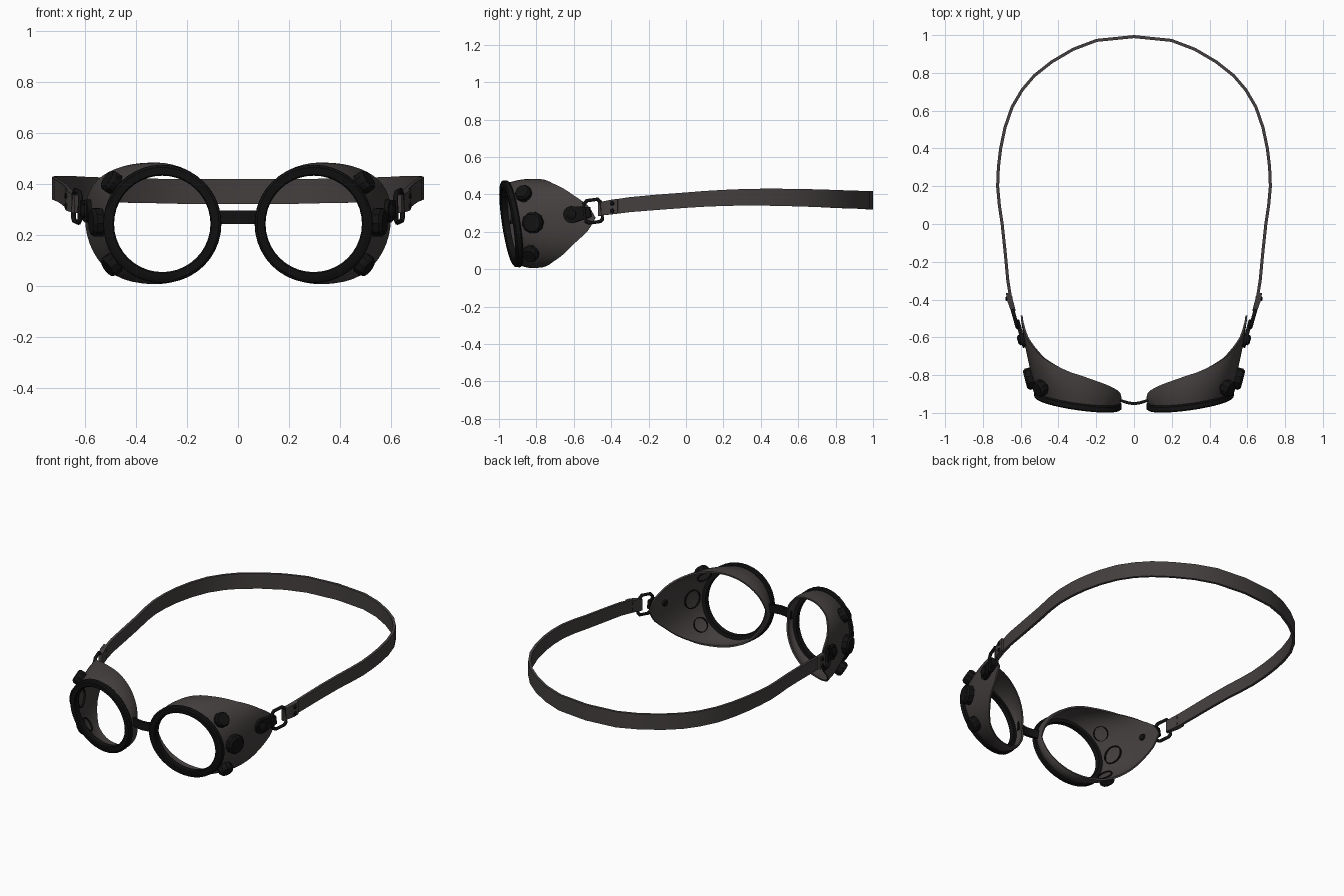
import bpy, bmesh, math
from mathutils import Vector, Matrix

if "Cube" in bpy.data.objects:
    bpy.data.objects.remove(bpy.data.objects["Cube"])


def material(name, rgb):
    m = bpy.data.materials.new(name)
    m.diffuse_color = (*rgb, 1)
    m.use_nodes = True
    m.node_tree.nodes["Principled BSDF"].inputs["Base Color"].default_value = m.diffuse_color
    return m


LEATHER = material("dark_leather", (0.058, 0.050, 0.049))
BLACK = material("black_metal", (0.006, 0.006, 0.006))
CX, CZ, FRONT = 0.297, 0.242, -0.953      # lens centre and front depth


def finish(name, bm, mat, thick=0, recalc=True, angle=35):
    """Turn a right-hand part into a mirrored, shaded object."""
    if recalc:
        bmesh.ops.recalc_face_normals(bm, faces=bm.faces)
    me = bpy.data.meshes.new(name)
    bm.to_mesh(me)
    bm.free()
    ob = bpy.data.objects.new(name, me)
    bpy.context.collection.objects.link(ob)
    me.materials.append(mat)
    if thick:
        s = ob.modifiers.new("thickness", 'SOLIDIFY')
        s.thickness, s.offset = thick, -1
    m = ob.modifiers.new("mirror", 'MIRROR')
    m.merge_threshold = 0.0005
    bpy.ops.object.select_all(action='DESELECT')
    ob.select_set(True)
    bpy.context.view_layer.objects.active = ob
    bpy.ops.object.convert(target='MESH')
    bpy.ops.object.shade_smooth_by_angle(angle=math.radians(angle))
    return ob


def loft(bm, rings, close_u=True, close_v=False):
    """Skin a list of point rings with quads."""
    vs = [[bm.verts.new(p) for p in r] for r in rings]
    n, k = len(vs[0]), len(vs)
    for i in range(k if close_v else k - 1):
        for j in range(n if close_u else n - 1):
            a, b = vs[i], vs[(i + 1) % k]
            bm.faces.new((a[j], a[(j + 1) % n], b[(j + 1) % n], b[j]))
    return vs


def lens_point(a, r, depth):
    """Point on the tilted lens plane."""
    dx, dz = r * math.cos(a), r * math.sin(a)
    return Vector((CX + dx, FRONT + 0.14 * dx - 0.15 * dz + depth, CZ + dz))


# depth of the face-side edge of the cup at angles from the temple to the nose
EDGE = [(0, -.485), (15, -.53), (30, -.60), (45, -.655), (60, -.71),
        (90, -.785), (120, -.83), (150, -.87), (180, -.905)]


def edge_depth(a):
    d = abs(math.degrees(math.atan2(math.sin(a), math.cos(a))))
    for (a0, y0), (a1, y1) in zip(EDGE, EDGE[1:]):
        if d <= a1 + 1e-6:
            return y0 + (y1 - y0) * (d - a0) / (a1 - a0)
    return EDGE[-1][1]


def cup_point(a, t):
    c, s = math.cos(a), math.sin(a)
    e = 0.87 if c > 0 else 1
    back = Vector((0.335 + 0.265 * math.copysign(abs(c) ** e, c), edge_depth(a),
                   0.245 + 0.237 * math.copysign(abs(s) ** e, s) + 0.03 * max(0, c) ** 3))
    p = lens_point(a, 0.218, 0.025).lerp(back, t)
    bulge = 0.009 * math.sin(math.pi * t)
    return p + Vector((c, 0, s)) * bulge


def cup_frame(a, t):
    """Matrix whose z axis leaves the cup surface."""
    p = cup_point(a, t)
    u = cup_point(a + 0.1, t) - cup_point(a - 0.1, t)
    v = cup_point(a, t + 0.08) - cup_point(a, t - 0.08)
    n = u.cross(v).normalized()
    if n.dot(Vector((math.cos(a), 0, math.sin(a)))) < 0:
        n = -n
    y = (v - n * v.dot(n)).normalized()
    x = y.cross(n)
    return Matrix.Translation(p) @ Matrix((x, y, n)).transposed().to_4x4()


def turned(bm, mat, profile, n, closed=False):
    """Lathe (radius, height) pairs around a frame's z axis."""
    rings = [[mat @ Vector((r * math.cos(2 * math.pi * (j + .5) / n),
                            r * math.sin(2 * math.pi * (j + .5) / n), h))
              for j in range(n)] for r, h in profile]
    vs = loft(bm, rings, True, closed)
    if not closed:
        bm.faces.new(vs[0])
        bm.faces.new(vs[-1])


# lens rims
bm = bmesh.new()
prof = [(.189, .006), (.194, 0), (.222, 0), (.231, .007), (.232, .030), (.226, .037), (.189, .037)]
angles = [2 * math.pi * i / 40 for i in range(40)]
loft(bm, [[lens_point(a, r, d) for a in angles] for r, d in prof], True, True)
finish("lens_rim", bm, BLACK)

# leather side cups
bm = bmesh.new()
angles = [2 * math.pi * i / 48 for i in range(48)]
loft(bm, [[cup_point(a, i / 7) for a in angles] for i in range(8)])
bm.normal_update()
out = sum(f.normal.dot(f.calc_center_median() - Vector((CX, f.calc_center_median().y, CZ)))
          for f in bm.faces)
if out < 0:
    bmesh.ops.reverse_faces(bm, faces=bm.faces)
finish("side_cup", bm, LEATHER, thick=0.010, recalc=False)

# vent caps outside the cups and their thin rings inside
caps, rings = bmesh.new(), bmesh.new()
for deg, t, r in ((0, .20, .058), (41, .22, .045), (-42, .24, .045)):
    f = cup_frame(math.radians(deg), t)
    turned(caps, f, [(r * .9, -.007), (r, .004), (r, .028), (r * .82, .040)], 10)
    turned(rings, f, [(r * .9, -.004), (r, -.004), (r, -.020), (r * .9, -.020)], 20, True)
finish("vent_cap", caps, BLACK, angle=25)
finish("vent_inner_ring", rings, BLACK)

# nose bridge
bm = bmesh.new()
path = [(0, -.951), (.03, -.947), (.06, -.938), (.085, -.93)]
vs = loft(bm, [[(x, y - .008, .242), (x, y + .008, .242), (x, y + .008, .294), (x, y - .008, .294)]
               for x, y in path])
bm.faces.new(vs[-1])
finish("nose_bridge", bm, BLACK)

# temple frame: x runs back along the strap, y is up, z points outward
ALONG = Vector((.045, .16, .022)).normalized()
OUT = Vector((ALONG.y, -ALONG.x, 0)).normalized()
UP = OUT.cross(ALONG)
TEMPLE = Matrix.Translation((.587, -.61, .292)) @ Matrix((ALONG, UP, OUT)).transposed().to_4x4()

# strap tabs riveted to the cups
bm = bmesh.new()
outline = [(.045 * math.cos(math.radians(a)), .045 * math.sin(math.radians(a)))
           for a in range(90, 271, 20)] + [(.06, -.034), (.105, -.026), (.105, .026), (.06, .034)]
vs = loft(bm, [[TEMPLE @ Vector((x, y, h)) for x, y in outline] for h in (-.008, .014)])
for ring in vs:
    bm.faces.new(ring)
turned(bm, TEMPLE, [(.028, .012), (.028, .022), (.016, .030)], 12)
turned(bm, TEMPLE, [(.016, -.026), (.02, -.02), (.02, .0)], 12)
finish("strap_tab", bm, BLACK)

# wire buckles between tab and strap
bm = bmesh.new()
corners = [(.075, -.045), (.095, -.058), (.155, -.058), (.17, -.045),
           (.17, .045), (.155, .062), (.095, .062), (.075, .045)]
mid = Vector((.1225, 0, .012))
rings_pts = []
for x, y in corners:
    p = Vector((x, y, .012))
    d = (p - mid).normalized()
    rings_pts.append([TEMPLE @ (p + (d * math.cos(w) + Vector((0, 0, 1)) * math.sin(w)) * .010)
                      for w in [math.pi * k / 4 for k in range(8)]])
loft(bm, rings_pts, True, True)
finish("buckle", bm, BLACK, angle=50)


def band(bm, path, thick, cap_end):
    """Flat band along (x, y, z, half_width) points."""
    sections = []
    for i, (x, y, z, w) in enumerate(path):
        a, b = path[max(i - 1, 0)], path[min(i + 1, len(path) - 1)]
        n = Vector((b[1] - a[1], a[0] - b[0], 0)).normalized() * thick / 2
        if x == 0:
            n = Vector((0, thick / 2, 0))
        p = Vector((x, y, z))
        sections.append([p + n - Vector((0, 0, w)), p + n + Vector((0, 0, w)),
                         p - n + Vector((0, 0, w)), p - n - Vector((0, 0, w))])
    vs = loft(bm, sections)
    bm.faces.new(vs[0])
    if cap_end:
        bm.faces.new(vs[-1])


# head strap
bm = bmesh.new()
band(bm, [(.634, -.462, .322, .036), (.655, -.38, .334, .039), (.668, -.30, .345, .040),
          (.682, -.15, .358, .041), (.698, 0, .369, .041), (.713, .10, .376, .042),
          (.722, .20, .381, .043), (.718, .30, .384, .044), (.706, .40, .385, .045),
          (.683, .51, .384, .046), (.645, .62, .382, .047), (.592, .71, .379, .047),
          (.528, .785, .376, .048), (.436, .858, .373, .048), (.322, .925, .371, .048),
          (.198, .972, .369, .049), (0, .992, .368, .049)], .016, False)
finish("head_strap", bm, LEATHER, angle=40)

# folded strap ends around the buckles
bm = bmesh.new()
band(bm, [(.636, -.468, .320, .036), (.652, -.44, .326, .037), (.666, -.40, .332, .039),
          (.671, -.365, .337, .039)], .014, True)
finish("strap_fold", bm, LEATHER)

# strap rivets
bm = bmesh.new()
for z in (.312, .352):
    f = Matrix.Translation((.668, -.395, z)) @ Matrix.Rotation(math.pi / 2, 4, 'Y')
    turned(bm, f, [(.012, -.024), (.012, .008), (.007, .013)], 10)
finish("strap_rivet", bm, BLACK)
